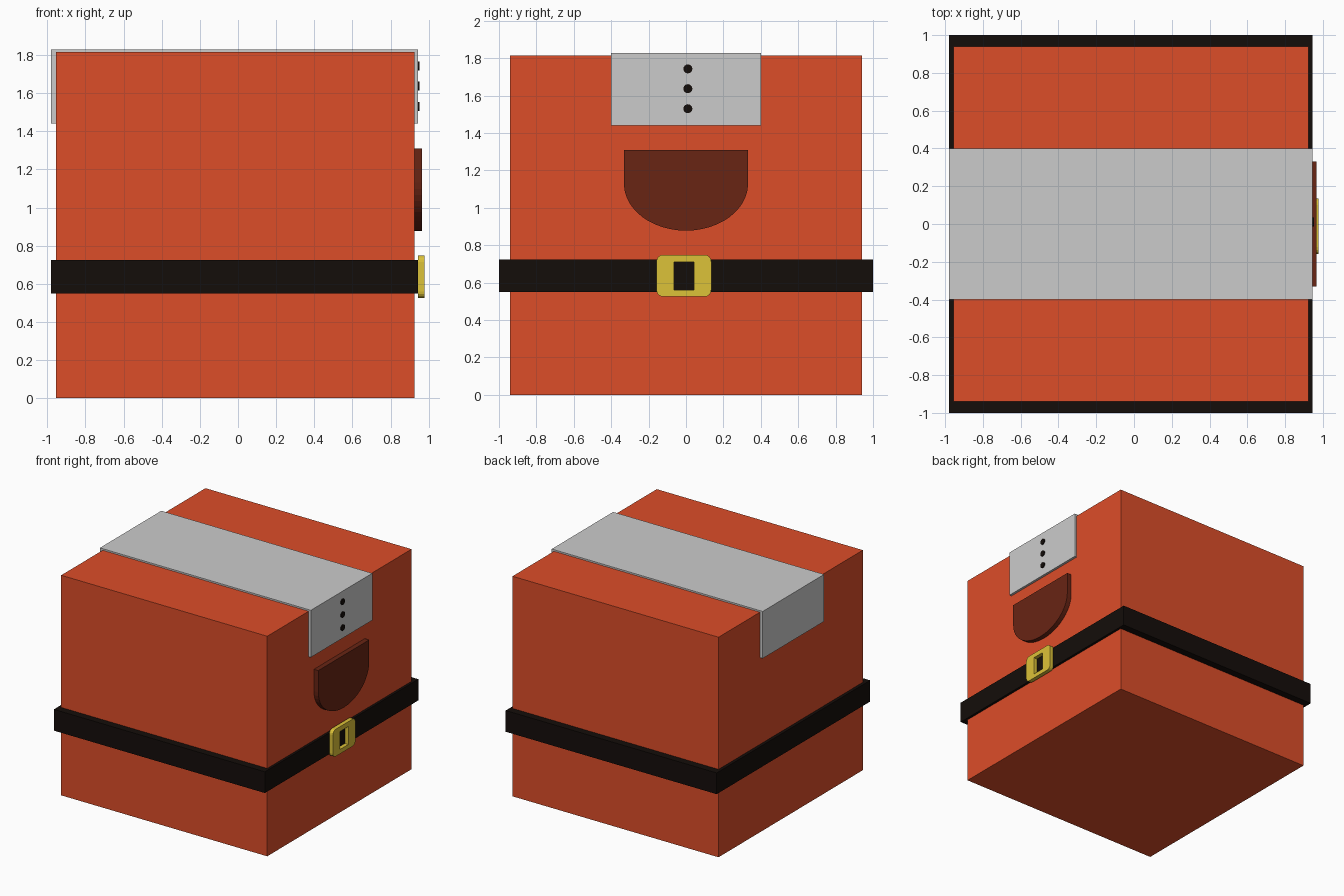
import bpy, bmesh, math

if "Cube" in bpy.data.objects:
    bpy.data.objects.remove(bpy.data.objects["Cube"])


def material(name, rgb):
    m = bpy.data.materials.new(name)
    m.diffuse_color = (*rgb, 1)
    m.use_nodes = True
    m.node_tree.nodes["Principled BSDF"].inputs["Base Color"].default_value = m.diffuse_color
    return m


RED = material("red", (0.72, 0.075, 0.022))
BLACK = material("black", (0.007, 0.004, 0.003))
BROWN = material("brown", (0.14, 0.018, 0.007))
GOLD = material("gold", (0.72, 0.54, 0.04))


def finish(name, bm, mat=None):
    bmesh.ops.recalc_face_normals(bm, faces=bm.faces)
    mesh = bpy.data.meshes.new(name)
    bm.to_mesh(mesh)
    bm.free()
    ob = bpy.data.objects.new(name, mesh)
    bpy.context.collection.objects.link(ob)
    if mat:
        mesh.materials.append(mat)
    return ob


def prism(name, points, offset, mat=None):
    """Extrude one flat outline along an offset."""
    bm = bmesh.new()
    face = bm.faces.new([bm.verts.new(p) for p in points])
    ext = bmesh.ops.extrude_face_region(bm, geom=[face], use_keep_orig=True)
    moved = [g for g in ext["geom"] if isinstance(g, bmesh.types.BMVert)]
    bmesh.ops.translate(bm, verts=moved, vec=offset)
    return finish(name, bm, mat)


def frame(name, outer, inner, offset, mat=None):
    """Extrude a ring between two outlines with equal point counts."""
    bm = bmesh.new()
    shift = lambda p: [a + b for a, b in zip(p, offset)]
    loops = [outer, inner, [shift(p) for p in inner], [shift(p) for p in outer]]
    rings = [[bm.verts.new(p) for p in l] for l in loops]
    n = len(outer)
    for k in range(4):
        a, b = rings[k], rings[(k + 1) % 4]
        for i in range(n):
            j = (i + 1) % n
            vs = list(dict.fromkeys((a[i], a[j], b[j], b[i])))
            bm.faces.new(vs)
    bmesh.ops.remove_doubles(bm, verts=bm.verts, dist=1e-5)
    return finish(name, bm, mat)


def rect(x0, x1, y0, y1, z):
    return [(x0, y0, z), (x1, y0, z), (x1, y1, z), (x0, y1, z)]


def round_rect(x, y0, y1, z0, z1, r, steps=5):
    pts = []
    corners = [(y1 - r, z1 - r), (y0 + r, z1 - r), (y0 + r, z0 + r), (y1 - r, z0 + r)]
    for q, (cy, cz) in enumerate(corners):
        for i in range(steps):
            a = math.pi / 2 * (q + i / (steps - 1))
            pts.append((x, cy + r * math.cos(a), cz + r * math.sin(a)))
    return pts


# Main box
prism("body", rect(-0.955, 0.925, -0.94, 0.94, 0), (0, 0, 1.815), RED)

# Belt wrapped around the box
frame("belt", rect(-0.98, 0.945, -1, 1, 0.55),
      rect(-0.95, 0.92, -0.935, 0.935, 0.55), (0, 0, 0.175), BLACK)

# Grey strap folded over the top and down both sides
strap = [(-0.98, 1.44), (-0.98, 1.828), (0.945, 1.828), (0.945, 1.44),
         (0.92, 1.44), (0.92, 1.81), (-0.95, 1.81), (-0.95, 1.44)]
prism("top_strap", [(x, -0.4, z) for x, z in strap], (0, 0.8, 0))

# Buttons on the strap
for i, z in enumerate((1.743, 1.637, 1.53)):
    ring = [(0.94, 0.01 + 0.024 * math.cos(a), z + 0.024 * math.sin(a))
            for a in (math.tau * k / 24 for k in range(24))]
    prism(f"button_{i + 1}", ring, (0.013, 0, 0), BLACK)

# Pocket with a rounded bottom
pocket = [(0.92, 0.332, 1.31), (0.92, -0.332, 1.31)]
pocket += [(0.92, -0.332 * math.cos(a), 1.13 - 0.252 * math.sin(a))
           for a in (math.pi * k / 24 for k in range(25))]
prism("pocket", pocket, (0.045, 0, 0), BROWN)

# Buckle with a square opening
frame("buckle", round_rect(0.943, -0.158, 0.135, 0.525, 0.749, 0.035),
      round_rect(0.943, -0.064, 0.042, 0.561, 0.709, 0.0005), (0.034, 0, 0), GOLD)
